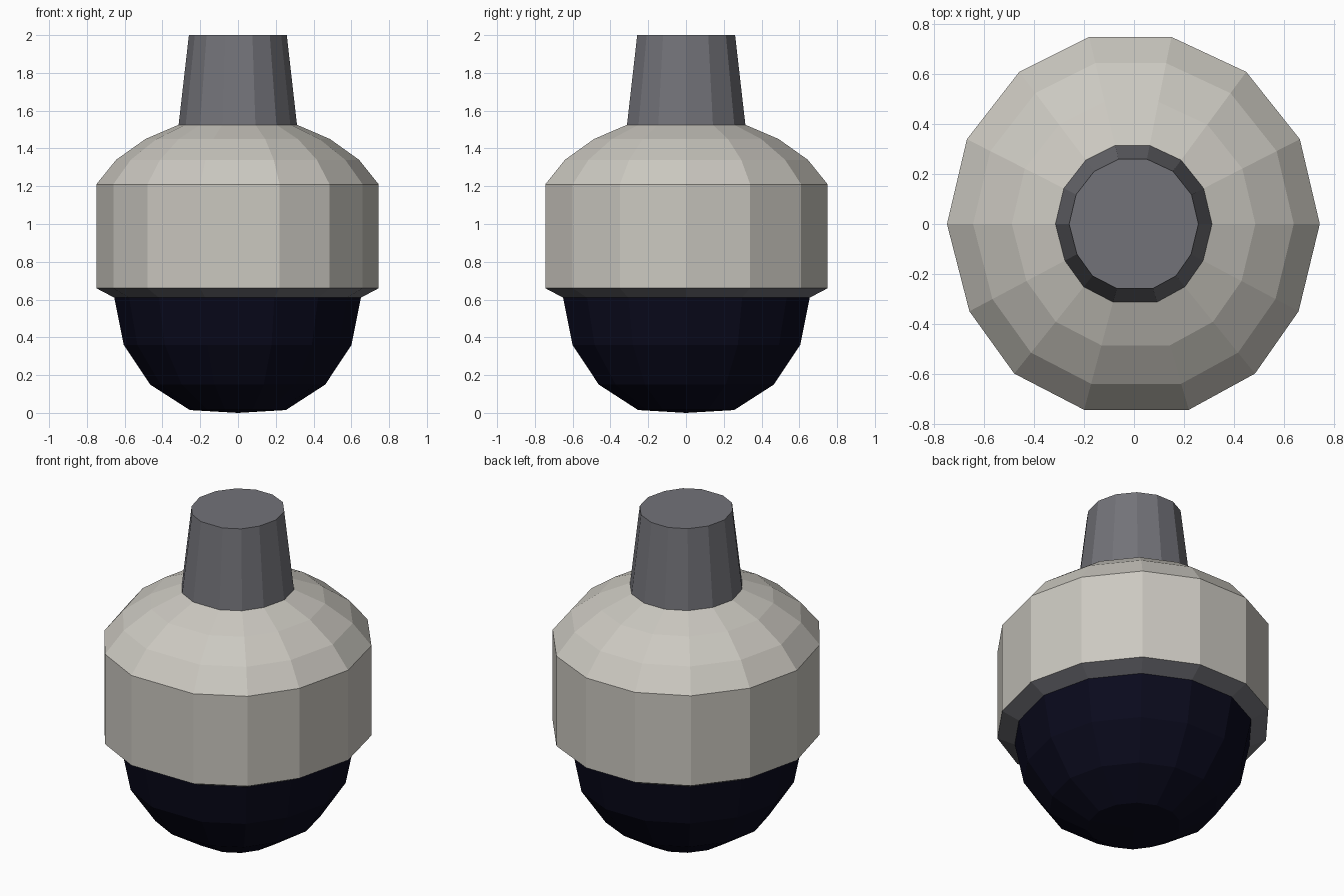
import bpy, bmesh, math

if "Cube" in bpy.data.objects:
    bpy.data.objects.remove(bpy.data.objects["Cube"])

# Slightly irregular 14-sided outline (x, y) shared by every ring, radius about 0.75
OUTLINE = [(0.745, 0), (0.665, 0.34), (0.45, 0.61), (0.15, 0.75), (-0.18, 0.75),
           (-0.46, 0.61), (-0.67, 0.34), (-0.75, 0), (-0.66, -0.35), (-0.48, -0.6),
           (-0.2, -0.745), (0.22, -0.745), (0.485, -0.6), (0.66, -0.35)]


def material(name, rgb):
    m = bpy.data.materials.new(name)
    m.diffuse_color = (*rgb, 1)
    m.use_nodes = True
    m.node_tree.nodes["Principled BSDF"].inputs["Base Color"].default_value = m.diffuse_color
    return m


def rings(name, profile, mat, cap_top=False, tip=None):
    """Stack scaled outlines along z; profile goes upward as (radius, z)."""
    bm = bmesh.new()
    loops = [[bm.verts.new((x * r / 0.75, y * r / 0.75, z)) for x, y in OUTLINE]
             for r, z in profile]
    n = len(OUTLINE)
    for a, b in zip(loops, loops[1:]):
        for i in range(n):
            j = (i + 1) % n
            bm.faces.new((a[i], a[j], b[j], b[i]))
    if cap_top:
        bm.faces.new(loops[-1])
    if tip is not None:
        p = bm.verts.new((0, 0, tip))
        for i in range(n):
            bm.faces.new((loops[0][(i + 1) % n], loops[0][i], p))
    me = bpy.data.meshes.new(name)
    bm.to_mesh(me)
    bm.free()
    me.materials.append(mat)
    ob = bpy.data.objects.new(name, me)
    bpy.context.collection.objects.link(ob)
    return ob


shell = material("warm_white", (0.60, 0.58, 0.53))
grey = material("metal_grey", (0.17, 0.17, 0.19))
glass = material("dark_blue_glass", (0.003, 0.003, 0.012))

# Mounting neck
rings("neck", [(0.315, 1.52), (0.26, 2.0)], grey, cap_top=True)
# Housing with rounded shoulders
rings("housing", [(0.75, 0.66), (0.75, 1.21), (0.645, 1.34), (0.49, 1.45), (0.315, 1.525)], shell)
# Bevelled rim under the housing
rings("rim", [(0.655, 0.61), (0.75, 0.66)], grey)
# Dark dome
rings("dome", [(0.255, 0.015), (0.465, 0.15), (0.605, 0.36), (0.655, 0.61)], glass, tip=0.0)
